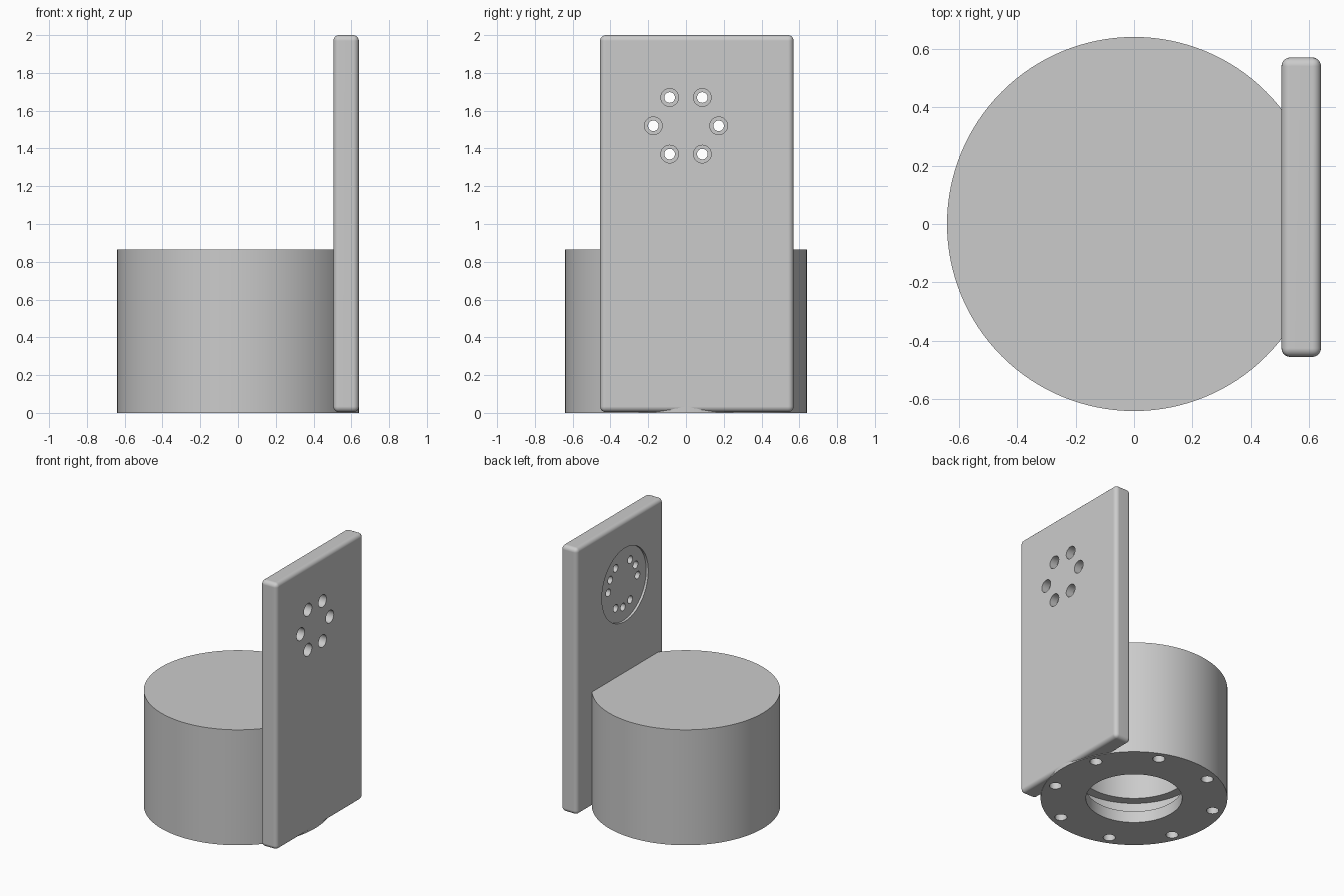
import bpy, bmesh
from math import sin, cos, radians, pi
from mathutils import Matrix, Vector

old = bpy.data.objects.get("Cube")
if old:
    bpy.data.objects.remove(old, do_unlink=True)

GREY = (0.6, 0.6, 0.6, 1)
grey = bpy.data.materials.new("plain_grey")
grey.use_nodes = True
grey.diffuse_color = GREY
grey.node_tree.nodes["Principled BSDF"].inputs["Base Color"].default_value = GREY


def make_object(name, bm):
    bmesh.ops.recalc_face_normals(bm, faces=bm.faces)
    mesh = bpy.data.meshes.new(name)
    bm.to_mesh(mesh)
    bm.free()
    mesh.materials.append(grey)
    obj = bpy.data.objects.new(name, mesh)
    bpy.context.collection.objects.link(obj)
    return obj


def add_rod(bm, start, end, radius, segments=32):
    """Add a closed cylinder between two points."""
    start, end = Vector(start), Vector(end)
    axis = end - start
    turn = axis.to_track_quat("Z", "Y").to_matrix().to_4x4()
    bmesh.ops.create_cone(
        bm, cap_ends=True, segments=segments, radius1=radius, radius2=radius,
        depth=axis.length, matrix=Matrix.Translation((start + end) / 2) @ turn)


def activate(obj):
    bpy.ops.object.select_all(action="DESELECT")
    obj.select_set(True)
    bpy.context.view_layer.objects.active = obj


def apply_modifier(obj, kind, **settings):
    mod = obj.modifiers.new(kind.lower(), kind)
    for key, value in settings.items():
        setattr(mod, key, value)
    activate(obj)
    bpy.ops.object.modifier_apply(modifier=mod.name)


def cut(obj, rods):
    """Drill a list of (start, end, radius, segments) rods out of an object."""
    bm = bmesh.new()
    for rod in rods:
        add_rod(bm, *rod)
    cutter = make_object("drill_cutter", bm)
    cutter.hide_render = True
    apply_modifier(obj, "BOOLEAN", object=cutter, operation="DIFFERENCE", solver="EXACT")
    bpy.data.objects.remove(cutter, do_unlink=True)


# Round housing: outer wall, stepped bore with an inner groove, closed top
profile = [(0, 0.865), (0.64, 0.865), (0.64, 0), (0.33, 0), (0.33, 0.087),
           (0.46, 0.087), (0.46, 0.225), (0.39, 0.225), (0.39, 0.76), (0, 0.76)]
bm = bmesh.new()
verts = [bm.verts.new((r, 0, z)) for r, z in profile]
edges = [bm.edges.new(pair) for pair in zip(verts, verts[1:])]
bmesh.ops.spin(bm, geom=verts + edges, cent=(0, 0, 0), axis=(0, 0, 1),
               angle=2 * pi, steps=128, use_duplicate=False)
bmesh.ops.remove_doubles(bm, verts=bm.verts, dist=0.0005)
housing = make_object("round_housing", bm)

# Upright mounting plate with rounded edges
IN, OUT = 0.505, 0.64
bm = bmesh.new()
low, high = Vector((IN, -0.455, 0.004)), Vector((OUT, 0.57, 2))
bmesh.ops.create_cube(bm, size=1, matrix=Matrix.Translation((low + high) / 2)
                      @ Matrix.Diagonal((*(high - low), 1)))
plate = make_object("mounting_plate", bm)
apply_modifier(plate, "BEVEL", width=0.03, segments=5)

# Ring of bolt holes in the underside
bolts = []
for i in range(8):
    a = radians(22.5 + 45 * i)
    x, y = 0.565 * cos(a), 0.565 * sin(a)
    bolts.append(((x, y, -0.1), (x, y, 0.2), 0.042, 32))
cut(housing, bolts)
cut(plate, bolts)

# Shallow round seat on the inner face of the plate
HUB_Z, RING, SEAT = 1.52, 0.173, IN + 0.018


def ring_rods(angles, x0, x1, radius):
    rods = []
    for a in map(radians, angles):
        y, z = RING * cos(a), HUB_Z + RING * sin(a)
        rods.append(((x0, y, z), (x1, y, z), radius, 32))
    return rods


cut(plate, [((IN - 0.1, 0, HUB_Z), (SEAT, 0, HUB_Z), 0.275, 96)])

# Six through holes, counterbored outside, and three blind pin holes
sixths = range(0, 360, 60)
cut(plate, ring_rods(sixths, IN - 0.1, OUT + 0.1, 0.028))
cut(plate, ring_rods(sixths, OUT - 0.06, OUT + 0.1, 0.047))
cut(plate, ring_rods((30, 150, 270), IN - 0.1, SEAT + 0.05, 0.028))

# Smooth round surfaces, keep edges crisp and flat faces flat
for obj in (housing, plate):
    activate(obj)
    bpy.ops.object.shade_smooth_by_angle(angle=radians(30))
    apply_modifier(obj, "WEIGHTED_NORMAL", keep_sharp=True)
